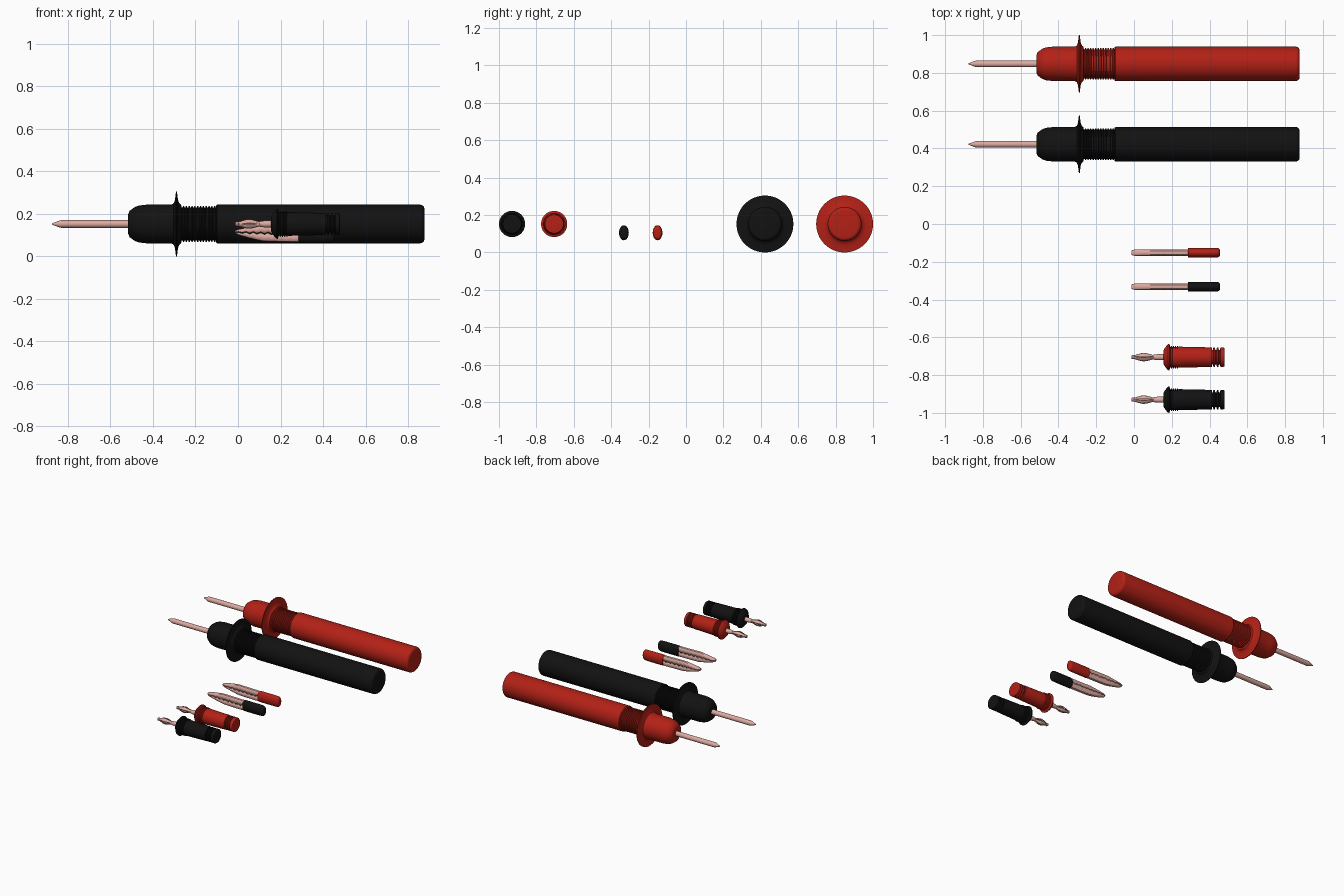
import bpy, bmesh, math

if "Cube" in bpy.data.objects:
    bpy.data.objects.remove(bpy.data.objects["Cube"])


def material(name, rgb):
    m = bpy.data.materials.new(name)
    m.diffuse_color = (*rgb, 1)
    m.use_nodes = True
    m.node_tree.nodes["Principled BSDF"].inputs["Base Color"].default_value = m.diffuse_color
    return m


RED = material("red_plastic", (0.45, 0.015, 0.008))
BLACK = material("black_plastic", (0.006, 0.006, 0.006))
METAL = material("copper_metal", (0.72, 0.40, 0.35))


def finish(name, bm, mat, loc, scale=(1, 1, 1), angle=35):
    bmesh.ops.remove_doubles(bm, verts=bm.verts, dist=1e-6)
    bmesh.ops.recalc_face_normals(bm, faces=bm.faces)
    me = bpy.data.meshes.new(name)
    bm.to_mesh(me)
    bm.free()
    me.shade_smooth()
    me.set_sharp_from_angle(angle=math.radians(angle))
    me.materials.append(mat)
    ob = bpy.data.objects.new(name, me)
    ob.location, ob.scale = loc, scale
    bpy.context.collection.objects.link(ob)
    return ob


def lathe(name, profile, mat, loc, seg=48, scale=(1, 1, 1)):
    """Revolve (x, radius) points around the x axis."""
    bm = bmesh.new()
    vs = [bm.verts.new((x, 0, r)) for x, r in profile]
    es = [bm.edges.new(p) for p in zip(vs, vs[1:])]
    bmesh.ops.spin(bm, geom=vs + es, cent=(0, 0, 0), axis=(1, 0, 0),
                   angle=math.tau, steps=seg, use_merge=True)
    return finish(name, bm, mat, loc, scale)


def ribs(x0, x1, n, high, low):
    """Square-topped rib profile between x0 and x1."""
    d = (x1 - x0) / n
    pts = []
    for i in range(n):
        a = x0 + i * d
        pts += [(a, low), (a + d * 0.3, low), (a + d * 0.45, high), (a + d * 0.85, high)]
    return pts + [(x1, low)]


def rounded_end(x, r, c, n=5):
    """Rounded corner closing a profile at its +x end."""
    return [(x - c + c * math.sin(t), r - c + c * math.cos(t))
            for t in (math.pi / 2 * i / n for i in range(n + 1))] + [(x, 0)]


def probe(tag, mat, y):
    loc = (0, y, 0.152)
    # handle: nose, finger guard, ribbed grip, long barrel
    body = [(-0.517, 0), (-0.517, 0.045), (-0.51, 0.062), (-0.485, 0.08), (-0.465, 0.087),
            (-0.43, 0.091), (-0.315, 0.091), (-0.303, 0.097), (-0.297, 0.112), (-0.294, 0.135),
            (-0.292, 0.152), (-0.287, 0.152), (-0.285, 0.135), (-0.282, 0.112),
            (-0.276, 0.097), (-0.268, 0.091)]
    body += ribs(-0.265, -0.105, 12, 0.084, 0.077)
    body += [(-0.103, 0.087), (-0.098, 0.091)] + rounded_end(0.877, 0.091, 0.02)
    lathe(tag + "_probe_handle", body, mat, loc, 64)
    # metal needle
    lathe(tag + "_probe_needle", [(-0.877, 0), (-0.875, 0.003), (-0.838, 0.017),
                                  (-0.83, 0.018), (-0.5, 0.018), (-0.5, 0)], METAL, loc, 24)


def leaf_springs(name, loc, seg=6):
    """Four bowed spring strips around the plug pin."""
    bm = bmesh.new()
    prof = [(-0.004, 0.009), (0.008, 0.012), (0.025, 0.0175), (0.04, 0.0215), (0.052, 0.0225),
            (0.064, 0.0215), (0.082, 0.017), (0.1, 0.012), (0.11, 0.009)]
    for k in range(4):
        rows = []
        for x, r in prof:
            ang = [math.pi / 2 * k + math.radians(10 + 70 * j / seg) for j in range(seg + 1)]
            rows.append([bm.verts.new((x, r * math.cos(a), r * math.sin(a))) for a in ang])
        for a, b in zip(rows, rows[1:]):
            for j in range(seg):
                bm.faces.new((a[j], a[j + 1], b[j + 1], b[j]))
    ob = finish(name, bm, METAL, loc)
    ob.modifiers.new("thickness", "SOLIDIFY").thickness = 0.003


def banana_plug(tag, mat, y):
    loc = (0, y, 0.152)
    # sleeve: flared ribbed collar, tapered barrel, grooved strain relief
    body = [(0.155, 0), (0.155, 0.033), (0.162, 0.047), (0.172, 0.06), (0.18, 0.069),
            (0.187, 0.07), (0.19, 0.062)]
    body += ribs(0.192, 0.234, 4, 0.06, 0.055)
    body += [(0.237, 0.056), (0.26, 0.055), (0.40, 0.052), (0.412, 0.051)]
    body += ribs(0.412, 0.468, 3, 0.051, 0.039)[:-1] + rounded_end(0.479, 0.051, 0.006)
    lathe(tag + "_plug_sleeve", body, mat, loc)
    # pin with rounded tip and collar
    lathe(tag + "_plug_pin", [(-0.014, 0), (-0.014, 0.007), (-0.01, 0.011), (0.0, 0.011),
                              (0.003, 0.008), (0.1, 0.008), (0.104, 0.013), (0.125, 0.016),
                              (0.17, 0.016), (0.17, 0)], METAL, loc, 24)
    leaf_springs(tag + "_plug_springs", loc)


def jaw(name, loc, side, teeth=9, seg=8):
    """Bent sheet jaw with a toothed edge; side is +1 upper, -1 lower."""
    bm = bmesh.new()
    rows = []
    n = teeth * 2
    for i in range(n + 1):
        t = i / n
        x = -0.014 + 0.31 * t
        h = 0.007 + 0.030 * min(1, t / 0.42) ** 0.75
        w = 0.0165 if i else 0.012
        mid = 0.008 * (1 - t) ** 2
        tooth = 0.005 if i % 2 else -0.003
        edge = mid + tooth * min(1, t * 4 + 0.15) + side * 0.002
        top = mid * 1.2 + side * h
        row = []
        for j in range(seg + 1):
            a = math.pi * j / seg
            c, s = math.cos(a), math.sin(a)
            row.append(bm.verts.new((x, w * math.copysign(abs(c) ** 0.6, c),
                                     edge + (top - edge) * max(0, s) ** 0.6)))
        rows.append(row)
    for a, b in zip(rows, rows[1:]):
        for j in range(seg):
            bm.faces.new((a[j], a[j + 1], b[j + 1], b[j]))
    bm.faces.new(rows[0])
    ob = finish(name, bm, METAL, loc)
    ob.modifiers.new("thickness", "SOLIDIFY").thickness = 0.003


def clip(tag, mat, y):
    loc = (0, y, 0.105)
    # oval insulating sleeve
    lathe(tag + "_clip_sleeve", [(0.285, 0), (0.285, 0.037), (0.289, 0.04), (0.40, 0.04)]
          + rounded_end(0.455, 0.039, 0.018), mat, loc, 40, (1, 0.65, 1))
    jaw(tag + "_clip_upper_jaw", loc, 1)
    jaw(tag + "_clip_lower_jaw", loc, -1)


for tag, mat, ys in (("red", RED, (0.848, -0.152, -0.705)),
                     ("black", BLACK, (0.422, -0.332, -0.93))):
    probe(tag, mat, ys[0])
    clip(tag, mat, ys[1])
    banana_plug(tag, mat, ys[2])
